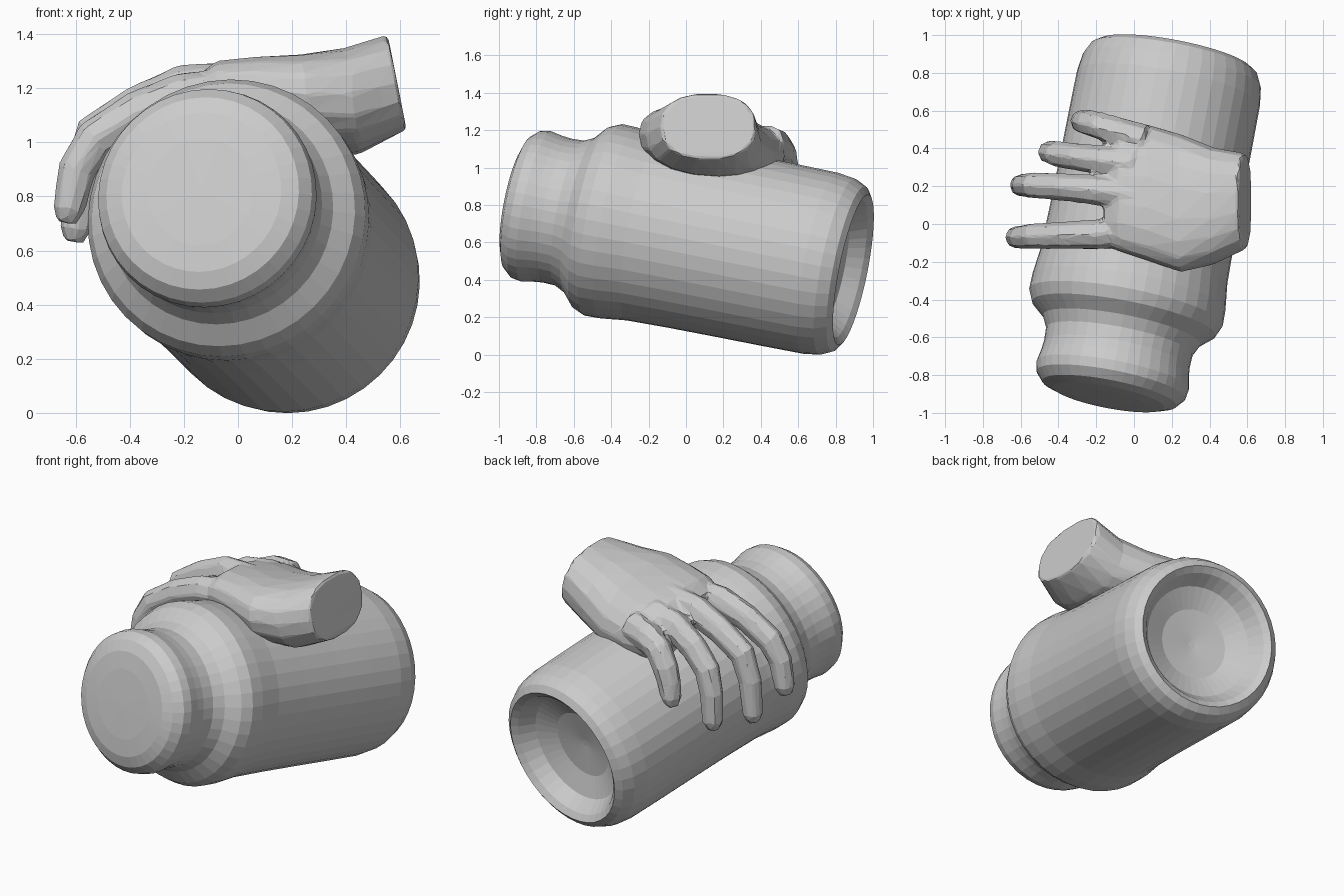
import bpy, bmesh
from math import sin, cos, pi
from mathutils import Vector

if "Cube" in bpy.data.objects:
    bpy.data.objects.remove(bpy.data.objects["Cube"])


def loft(name, rings):
    """Skin a list of equal-length closed rings and cap both ends."""
    bm = bmesh.new()
    rows = [[bm.verts.new(p) for p in r] for r in rings]
    n = len(rows[0])
    for a, b in zip(rows, rows[1:]):
        for i in range(n):
            j = (i + 1) % n
            bm.faces.new((a[i], a[j], b[j], b[i]))
    bm.faces.new(rows[0])
    bm.faces.new(rows[-1])
    bmesh.ops.recalc_face_normals(bm, faces=bm.faces)
    me = bpy.data.meshes.new(name)
    bm.to_mesh(me)
    bm.free()
    ob = bpy.data.objects.new(name, me)
    bpy.context.collection.objects.link(ob)
    return ob


def ring(center, axis, r, n, deep=1.0):
    side = axis.cross(Vector((0.05, 0.3, 1) if abs(axis.y) > 0.7 else (0, 1, 0))).normalized()
    up = side.cross(axis).normalized()
    return [center + r * (deep * cos(2 * pi * i / n) * side + sin(2 * pi * i / n) * up)
            for i in range(n)]


# Jar lying on its side: (y of ring centre, radius) along a tilted axis
profile = [(-.928, .02), (-.925, .2), (-.917, .3), (-.895, .362), (-.85, .402), (-.80, .41),
           (-.74, .398), (-.69, .392), (-.62, .395), (-.56, .425), (-.50, .495), (-.44, .522),
           (-.36, .52), (-.22, .503), (0, .498), (.25, .496), (.5, .495), (.72, .493), (.81, .48),
           (.87, .45), (.895, .41), (.87, .375), (.79, .32), (.74, .2), (.72, .02)]
axis = Vector((.192, 1, -.2)).normalized()
loft("jar", [ring(Vector((-.12 + .194 * (y + .84), y, .80 - .2 * (y + .84))), axis, r, 40)
             for y, r in profile])


# Palm and cut wrist: x, y range, z range, slope across y, lean of the section
def palm_ring(x, y0, y1, z0, z1, slope, lean, n=18):
    pts = []
    for i in range(n):
        a = 2 * pi * i / n
        c, s = cos(a), sin(a)
        dy = (y1 - y0) / 2 * abs(c) ** .85 * (1 if c > 0 else -1)
        dz = (z1 - z0) / 2 * abs(s) ** .85 * (1 if s > 0 else -1)
        pts.append(Vector((x - lean * dz, (y0 + y1) / 2 + dy, (z0 + z1) / 2 + dz - slope * dy)))
    return pts


hand = loft("hand", [palm_ring(*s) for s in [
    (.588, -.135, .375, 1.045, 1.40, 0, .2),
    (.42, -.215, .405, .96, 1.345, .08, .15),
    (.25, -.255, .475, .94, 1.315, .14, .1),
    (.06, -.19, .53, .97, 1.298, .18, 0),
    (-.08, -.145, .53, .98, 1.28, .2, 0),
    (-.16, -.11, .44, 1.0, 1.22, .2, 0)]])

# Four fingers draped over the jar
fingers = [
    [(.05, -.03, 1.18), (-.2, -.055, 1.17), (-.37, -.06, 1.11), (-.53, -.065, 1.01),
     (-.595, -.07, .9), (-.625, -.07, .75)],
    [(0, .15, 1.2), (-.2, .18, 1.2), (-.37, .195, 1.13), (-.53, .205, 1.03),
     (-.58, .205, .88), (-.60, .205, .68)],
    [(0, .32, 1.17), (-.16, .335, 1.15), (-.3, .355, 1.07), (-.405, .37, .96),
     (-.44, .38, .83), (-.45, .38, .66)],
    [(.05, .44, 1.13), (-.08, .485, 1.12), (-.18, .52, 1.08), (-.235, .535, .99),
     (-.265, .54, .9), (-.28, .545, .82)]]
parts = [hand]
for path in fingers:
    p = [Vector(q) for q in path]
    p.append(p[-1] + (p[-1] - p[-2]).normalized() * .05)
    rings = []
    for i, r in enumerate([.09, .08, .073, .07, .063, .06, .035]):
        t = (p[min(i + 1, 6)] - p[max(i - 1, 0)]).normalized()
        rings.append(ring(p[i], t, r, 8, 1.12 if i < 5 else 1))
    parts.append(loft("finger", rings))

# Fuse palm and fingers into one faceted hand
bpy.ops.object.select_all(action='DESELECT')
for ob in parts:
    ob.select_set(True)
bpy.context.view_layer.objects.active = hand
bpy.ops.object.join()
m = hand.modifiers.new("fuse", 'REMESH')
m.mode = 'VOXEL'
m.voxel_size = .014
m = hand.modifiers.new("soften", 'SMOOTH')
m.factor = .5
m.iterations = 3
m = hand.modifiers.new("low_poly", 'DECIMATE')
m.ratio = .05
